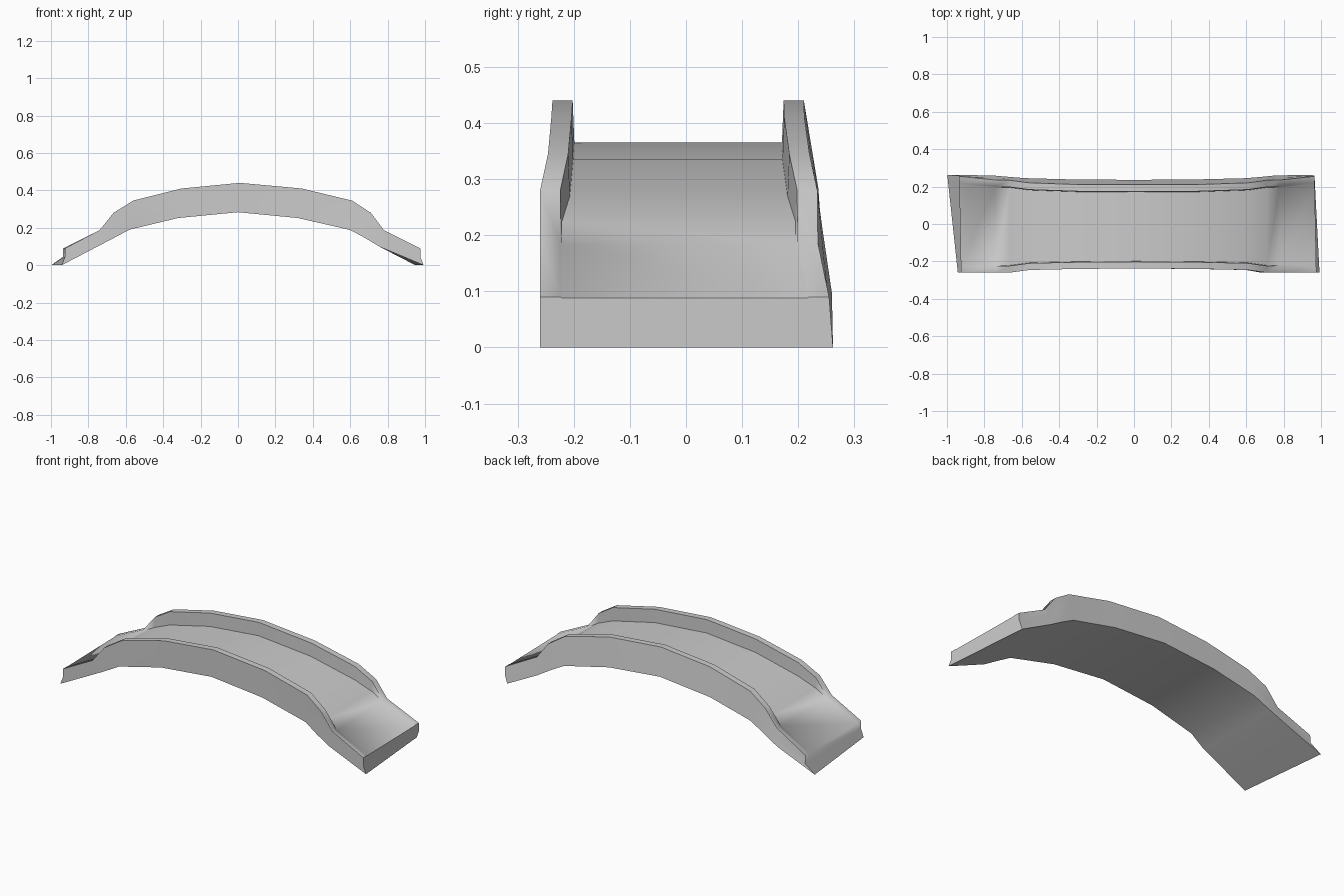
import bpy, bmesh, math

if "Cube" in bpy.data.objects:
    bpy.data.objects.remove(bpy.data.objects["Cube"])

# stations along the arch: x top, x bottom, wall top z, deck z, underside z,
# front wall outer y, back wall outer y (top), back wall outer y (foot)
STATIONS = [
    (-0.93, -0.97, 0.09, 0.088, 0.0, 0.26, 0.255, 0.262),
    (-0.74, -0.76, 0.187, 0.183, 0.095, 0.26, 0.235, 0.26),
    (-0.665, -0.67, 0.28, 0.222, 0.142, 0.26, 0.234, 0.252),
    (-0.56, -0.58, 0.345, 0.27, 0.19, 0.246, 0.22, 0.245),
    (-0.30, -0.32, 0.41, 0.335, 0.252, 0.24, 0.211, 0.238),
    (0.01, 0.0, 0.44, 0.365, 0.283, 0.238, 0.21, 0.236),
    (0.34, 0.32, 0.41, 0.335, 0.252, 0.24, 0.211, 0.238),
    (0.61, 0.60, 0.345, 0.27, 0.188, 0.246, 0.22, 0.245),
    (0.71, 0.68, 0.28, 0.225, 0.145, 0.26, 0.234, 0.252),
    (0.78, 0.76, 0.187, 0.183, 0.097, 0.26, 0.235, 0.26),
    (0.97, 0.97, 0.09, 0.088, 0.0, 0.26, 0.255, 0.262),
]
WALL = 0.036


def section(s):
    """Closed U-shaped slice through the deck and both parapets."""
    xt, xb, zt, zd, zb, f, bt, bf = s
    skew_t = 0.0
    skew_b = 0.0
    if abs(xt) > 0.9:  # the ends are cut slightly askew
        skew_b = 0.028 if xt < 0 else 0.022
        skew_t = 0.005
    mid = zb + 0.5 * (zt - zb)
    pts = [(xb, -f, zb), (xt, -f, mid), (xt, -f, zt), (xt, -f + WALL, zt),
           (xt, -f + WALL + 0.003, zd), (xt, bt - WALL - 0.003, zd),
           (xt, bt - WALL, zt), (xt, bt, zt),
           (xt, 0.5 * (bt + bf), mid), (xb, bf, zb)]
    out = []
    for x, y, z in pts:
        k = skew_b if z == zb else skew_t
        out.append((x - k * y / 0.26, y, z))
    return out


# bridge: loft the slices and cap both ends
bm = bmesh.new()
rings = [[bm.verts.new(p) for p in section(s)] for s in STATIONS]
n = len(rings[0])
for a, b in zip(rings, rings[1:]):
    for i in range(n):
        j = (i + 1) % n
        bm.faces.new((a[i], a[j], b[j], b[i]))
bm.faces.new(rings[0])
bm.faces.new(rings[-1][::-1])
bmesh.ops.recalc_face_normals(bm, faces=bm.faces)
mesh = bpy.data.meshes.new("arched_bridge")
bm.to_mesh(mesh)
bm.free()
bridge = bpy.data.objects.new("arched_bridge", mesh)
bpy.context.collection.objects.link(bridge)
bpy.context.view_layer.objects.active = bridge
bridge.select_set(True)
bpy.ops.object.shade_smooth_by_angle(angle=math.radians(60))
